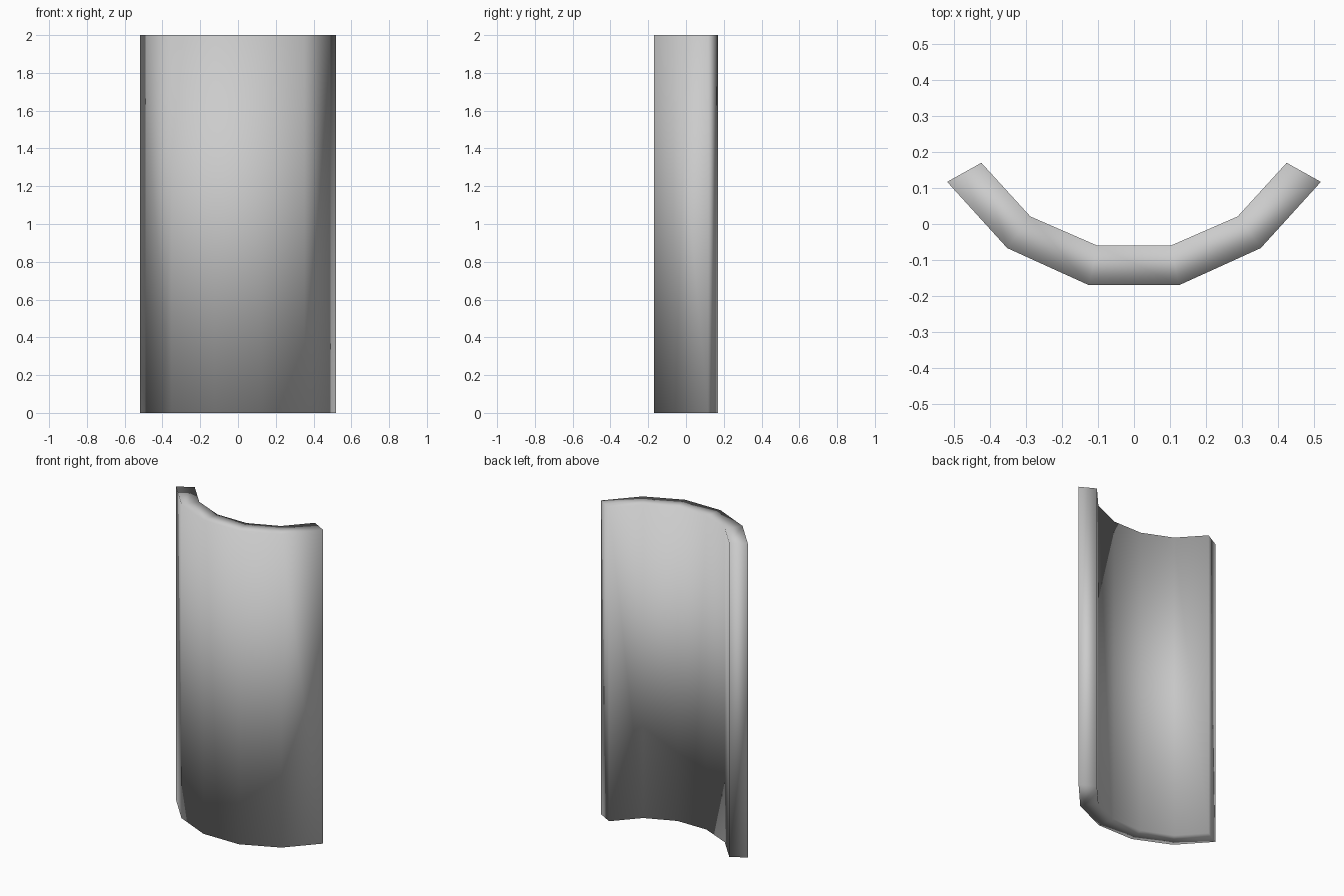
import bpy, bmesh

if "Cube" in bpy.data.objects:
    bpy.data.objects.remove(bpy.data.objects["Cube"])

HEIGHT = 2.0
# Right half of the plan outline, from the centre outwards
OUTER = [(0.125, -0.17), (0.352, -0.067), (0.519, 0.117)]
INNER = [(0.102, -0.06), (0.288, 0.021), (0.424, 0.17)]


def mirrored(half):
    return [(-x, y) for x, y in reversed(half)] + half


# Curved panel: five wall segments sharing their joints
outer, inner = mirrored(OUTER), mirrored(INNER)
bm = bmesh.new()
rings = [[bm.verts.new((x, y, z)) for x, y, z in
          ((*o, 0), (*i, 0), (*i, HEIGHT), (*o, HEIGHT))]
         for o, i in zip(outer, inner)]
for a, b in zip(rings, rings[1:]):
    for k in range(4):
        n = (k + 1) % 4
        bm.faces.new((a[k], a[n], b[n], b[k]))

# End caps
bm.faces.new(rings[0])
bm.faces.new(rings[-1])
bmesh.ops.recalc_face_normals(bm, faces=bm.faces)

# The panel is shaded smooth over its low-poly facets
for face in bm.faces:
    face.smooth = True

mesh = bpy.data.meshes.new("curved_panel")
bm.to_mesh(mesh)
bm.free()
panel = bpy.data.objects.new("curved_panel", mesh)
bpy.context.collection.objects.link(panel)
